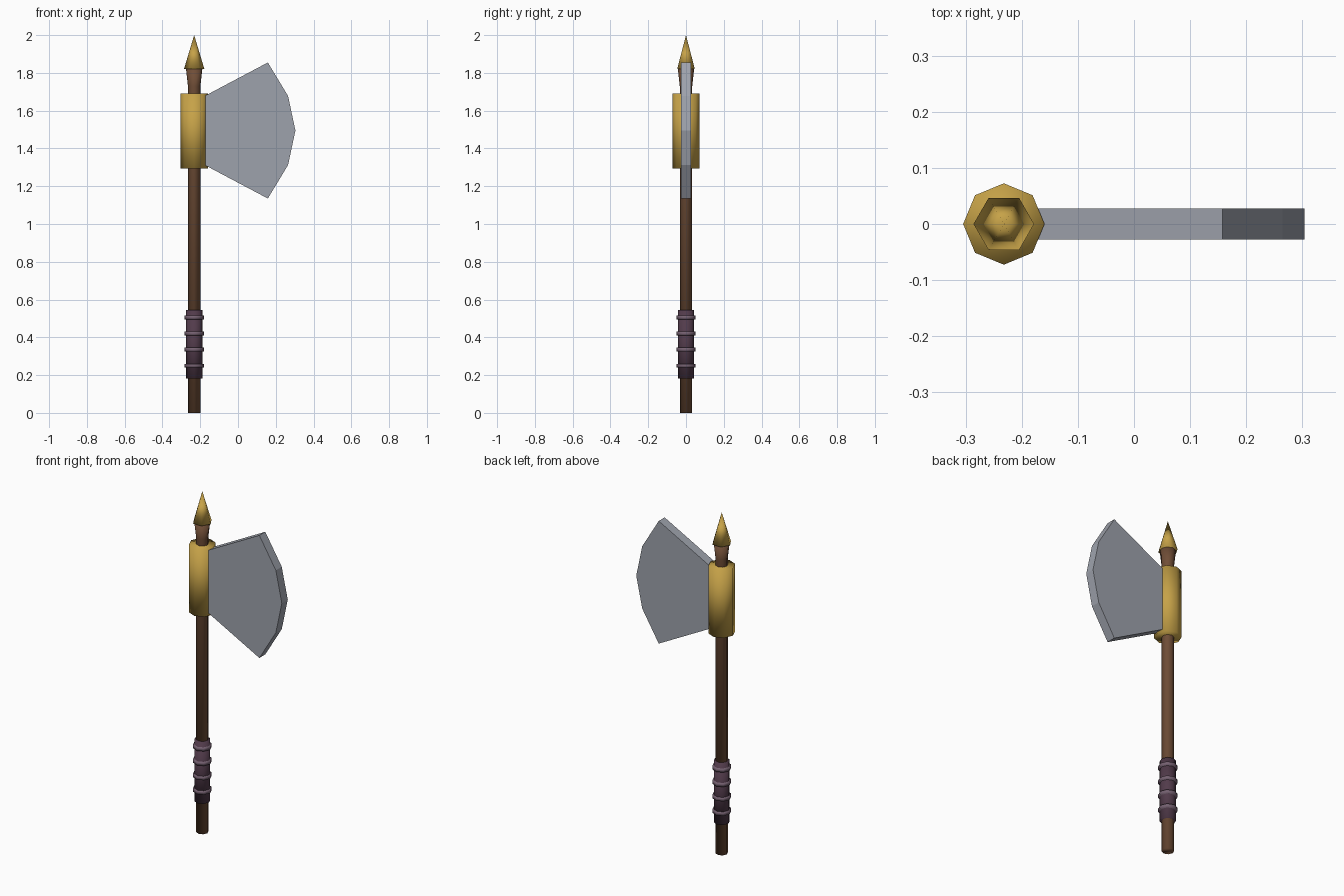
import bpy, bmesh, math

if "Cube" in bpy.data.objects:
    bpy.data.objects.remove(bpy.data.objects["Cube"])

AXIS_X = -0.232  # centre line of the shaft


def material(name, rgb):
    m = bpy.data.materials.new(name)
    lin = [(c / 255 / 12.92) if c / 255 <= 0.04045 else ((c / 255 + 0.055) / 1.055) ** 2.4 for c in rgb]
    m.diffuse_color = (*lin, 1)
    m.use_nodes = True
    m.node_tree.nodes["Principled BSDF"].inputs["Base Color"].default_value = m.diffuse_color
    return m


WOOD = material("brown wood", (112, 78, 55))
GOLD = material("gold", (198, 162, 72))
STEEL = material("grey steel", (158, 162, 172))
WRAP = material("dark purple wrap", (82, 59, 75))
CORD = material("pale purple cord", (116, 96, 112))


def finish(name, bm, mat, smooth):
    bmesh.ops.recalc_face_normals(bm, faces=bm.faces)
    for f in bm.faces:
        f.smooth = smooth
    mesh = bpy.data.meshes.new(name)
    bm.to_mesh(mesh)
    bm.free()
    mesh.materials.append(mat)
    obj = bpy.data.objects.new(name, mesh)
    bpy.context.collection.objects.link(obj)
    return obj


def turned(name, profile, sides, mat):
    """Stack of polygon rings (radius, z) around the shaft axis, capped."""
    bm = bmesh.new()
    rings = []
    for r, z in profile:
        if r == 0:
            rings.append([bm.verts.new((AXIS_X, 0, z))])
        else:
            rings.append([bm.verts.new((AXIS_X + r * math.cos(math.tau * i / sides),
                                        r * math.sin(math.tau * i / sides), z)) for i in range(sides)])
    for a, b in zip(rings, rings[1:]):
        for i in range(sides):
            j = (i + 1) % sides
            if len(b) == 1:
                bm.faces.new((a[i], a[j], b[0]))
            else:
                bm.faces.new((a[i], a[j], b[j], b[i]))
    for ring in (rings[0], rings[-1]):
        if len(ring) > 1:
            bm.faces.new(ring)
    return finish(name, bm, mat, True)


# Shaft with flared neck under the tip
turned("shaft", [(0.033, 0), (0.033, 1.73), (0.043, 1.82)], 8, WOOD)

# Spear tip and head collar
turned("spear_tip", [(0.054, 1.82), (0, 2.0)], 6, GOLD)
turned("head_collar", [(0.0725, 1.295), (0.0725, 1.692)], 8, GOLD)

# Grip wrap with four cords
turned("grip_wrap", [(0.043, 0.183), (0.043, 0.545)], 8, WRAP)
for n in range(4):
    z = 0.25 + 0.085 * n
    turned(f"grip_cord_{n + 1}", [(0.051, z - 0.01), (0.051, z + 0.01)], 8, CORD)

# Axe blade: upper outline mirrored about z = 1.495, flat slab
MID = 1.495
upper = [(-0.21, 0.165), (0.158, 0.36), (0.265, 0.183)]
outline = [(x, MID + h) for x, h in upper] + [(0.304, MID)] + [(x, MID - h) for x, h in reversed(upper)]
bm = bmesh.new()
face = bm.faces.new([bm.verts.new((x, -0.0275, z)) for x, z in outline])
ext = bmesh.ops.extrude_face_region(bm, geom=[face])
bmesh.ops.translate(bm, vec=(0, 0.055, 0),
                    verts=[g for g in ext["geom"] if isinstance(g, bmesh.types.BMVert)])
finish("axe_blade", bm, STEEL, False)
